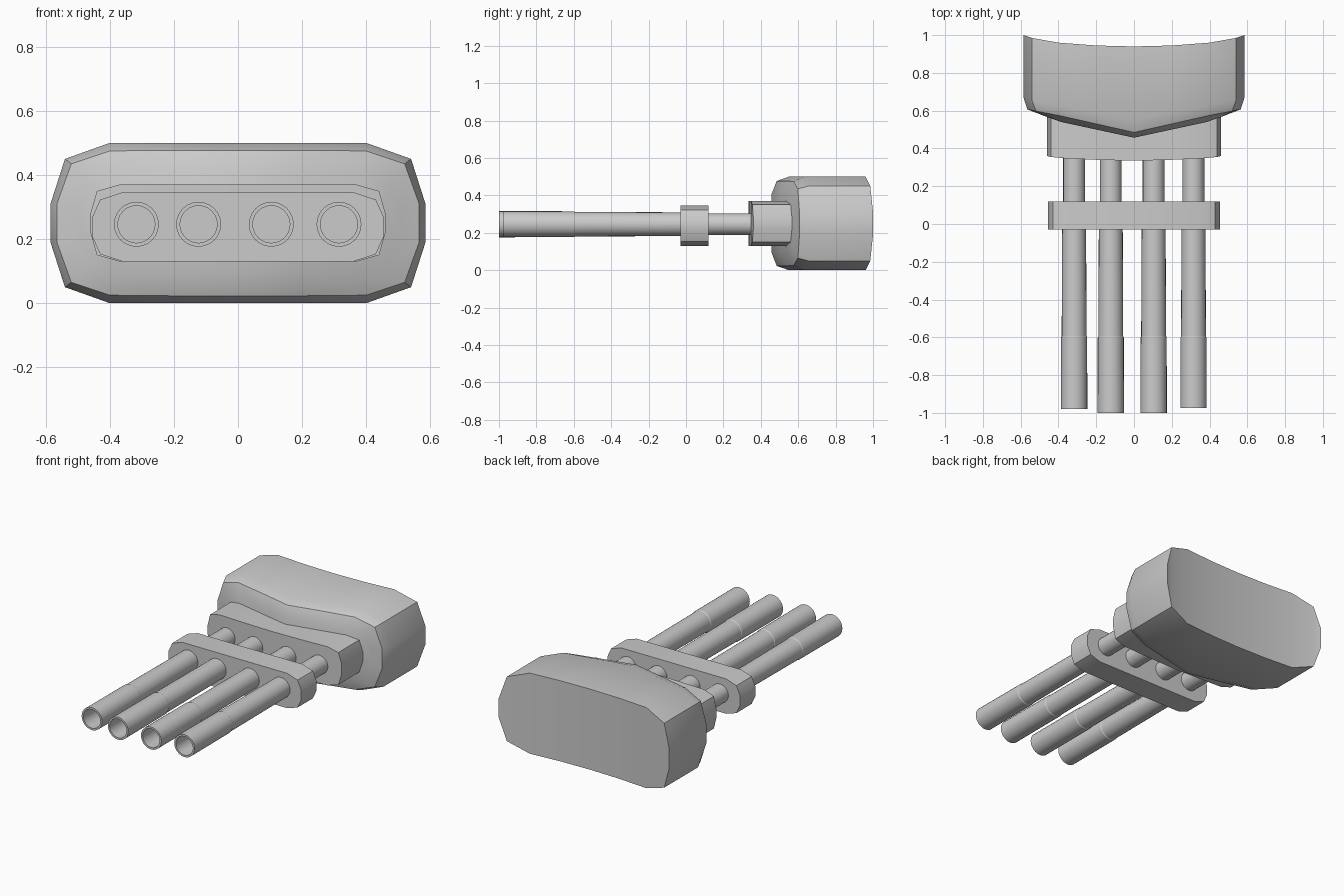
import bpy, bmesh, math

if "Cube" in bpy.data.objects:
    bpy.data.objects.remove(bpy.data.objects["Cube"])


def finish(bm, name):
    bmesh.ops.recalc_face_normals(bm, faces=bm.faces)
    mesh = bpy.data.meshes.new(name)
    bm.to_mesh(mesh)
    bm.free()
    ob = bpy.data.objects.new(name, mesh)
    bpy.context.collection.objects.link(ob)
    bpy.ops.object.select_all(action='DESELECT')
    ob.select_set(True)
    bpy.context.view_layer.objects.active = ob
    bpy.ops.object.shade_smooth_by_angle(angle=math.radians(25))
    return ob


def mirrored(half):
    """half: (x, y, half height) from centre outwards; returns left to right."""
    return [(-x, y, h) for x, y, h in half[:0:-1]] + list(half)


def loft(name, halves, zc):
    """Loft along y between outlines that are symmetric in x and z."""
    bm = bmesh.new()
    rings = []
    for half in halves:
        pts = mirrored(half)
        top = [bm.verts.new((x, y, zc + h)) for x, y, h in pts]
        bot = [bm.verts.new((x, y, zc - h)) for x, y, h in pts]
        rings.append((top, bot))
    for (t0, b0), (t1, b1) in zip(rings, rings[1:]):
        a, b = t0 + b0[::-1], t1 + b1[::-1]
        n = len(a)
        for i in range(n):
            j = (i + 1) % n
            bm.faces.new((a[i], a[j], b[j], b[i]))
    for t, b in (rings[0], rings[-1]):
        for i in range(len(t) - 1):
            bm.faces.new((t[i], t[i + 1], b[i + 1], b[i]))
    return finish(bm, name)


# Rear housing: concave back, V-shaped front with bevelled rim
loft("housing", [
    [(0, .94, .25), (.2, .945, .25), (.4, .96, .25), (.54, .985, .2), (.585, 1.0, .06)],
    [(0, .55, .25), (.2, .59, .25), (.4, .63, .25), (.54, .655, .2), (.585, .67, .06)],
    [(0, .485, .227), (.2, .53, .227), (.4, .575, .225), (.52, .598, .185), (.565, .607, .06)],
    [(0, .457, .155), (.2, .50, .155), (.385, .54, .155), (.465, .568, .125), (.505, .587, .05)],
], .25)

# Mounting block in front of the housing
block = [(0, .335, .12), (.2, .34, .12), (.37, .348, .12), (.44, .355, .1), (.46, .36, .03)]
loft("mounting_block", [block, [(x, .62, h) for x, y, h in block]], .25)

# Spacer plate around the tubes
plate = [(0, -.03, .108), (.36, -.03, .108), (.43, -.03, .085), (.455, -.03, .03)]
loft("spacer_plate", [plate, [(x, .12, h) for x, y, h in plate]], .238)


# Hollow tubes, revolved about y
def tube(name, x, tip):
    profile = [(.058, -.5), (.058, tip), (.07, tip), (.069, -.6),
               (.066, -.595), (.063, .05), (.058, .06), (.058, .38)]
    n = 24
    bm = bmesh.new()
    rings = [[bm.verts.new((x + r * math.cos(2 * math.pi * k / n), y,
                            .246 + r * math.sin(2 * math.pi * k / n)))
              for k in range(n)] for r, y in profile]
    for a, b in zip(rings, rings[1:]):
        for k in range(n):
            j = (k + 1) % n
            bm.faces.new((a[k], a[j], b[j], b[k]))
    bm.faces.new(rings[0])
    bm.faces.new(rings[-1])
    finish(bm, name)


for i, (x, tip) in enumerate([(-.317, -.98), (-.123, -1), (.104, -1), (.315, -.975)]):
    tube(f"tube_{i + 1}", x, tip)
